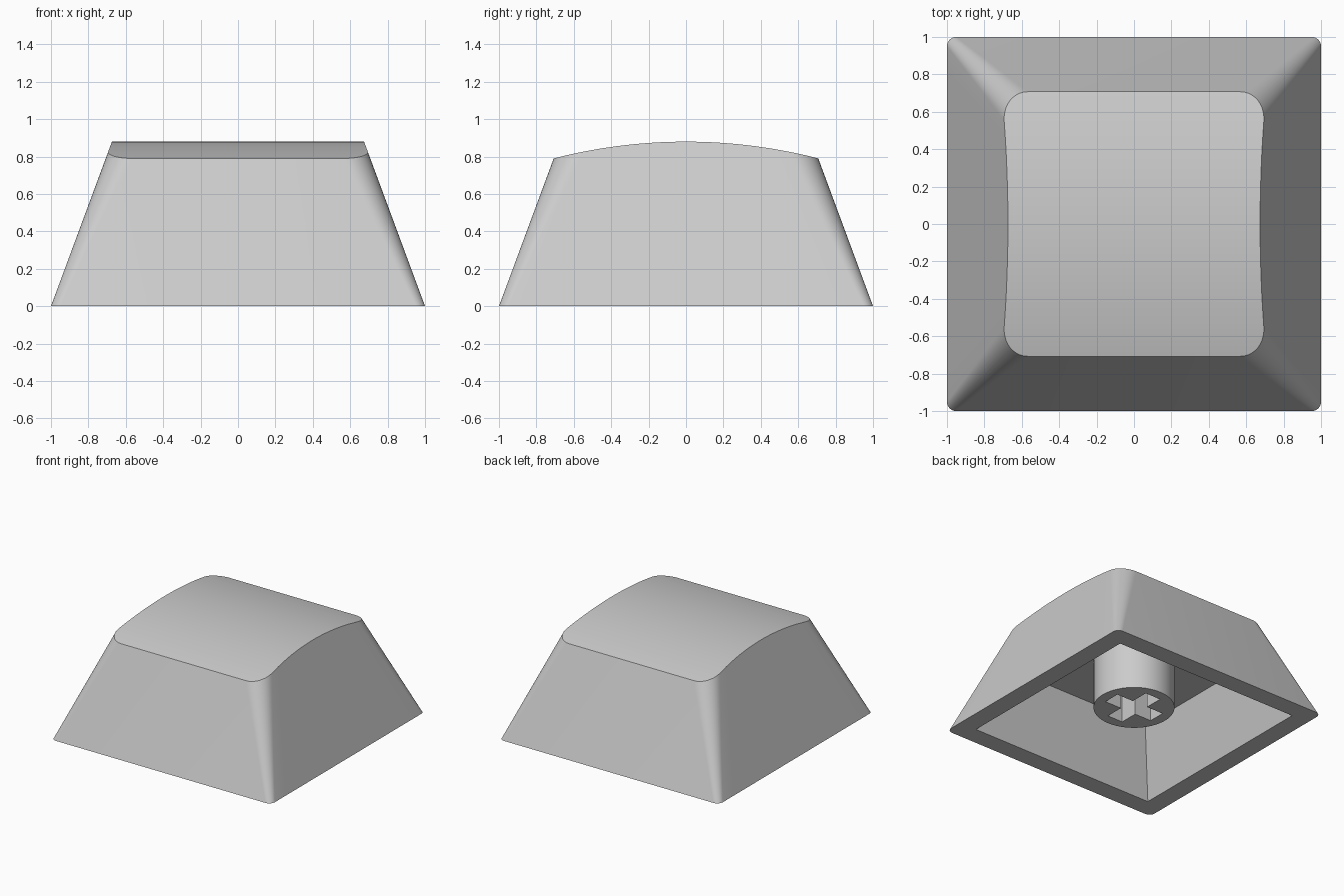
import bpy, bmesh
from math import sin, cos, pi, sqrt, atan, radians

if "Cube" in bpy.data.objects:
    bpy.data.objects.remove(bpy.data.objects["Cube"], do_unlink=True)

plastic = bpy.data.materials.new("grey plastic")
plastic.use_nodes = True
GREY = (0.6, 0.6, 0.6, 1)
plastic.diffuse_color = GREY
plastic.node_tree.nodes["Principled BSDF"].inputs["Base Color"].default_value = GREY

HEIGHT, ARCH_RADIUS = 0.88, 2.83
CEILING = 0.535
SEG, SIDE = 10, 12          # corner segments, points along the left and right sides


def rounded_square(half, radius, z):
    """Outline from front right round to front left, mirrored about x = 0."""
    c = half - radius
    right = [(c + radius * sin(a), -c - radius * cos(a), z)
             for a in (pi / 2 * i / SEG for i in range(SEG + 1))]
    right += [(half, -c + 2 * c * i / (SIDE + 1), z) for i in range(1, SIDE + 1)]
    right += [(c + radius * cos(a), c + radius * sin(a), z)
              for a in (pi / 2 * i / SEG for i in range(SEG + 1))]
    return right + [(-x, y, z) for x, y, z in reversed(right)]


def arched(low, high):
    """Trim the lines from low to high where they meet the cylindrical top."""
    ring = []
    for a, b in zip(low, high):
        t = 1.0
        for _ in range(20):
            y = a[1] + (b[1] - a[1]) * t
            t = 1 + (sqrt(ARCH_RADIUS ** 2 - y * y) - ARCH_RADIUS) / HEIGHT
        ring.append([p + (q - p) * t for p, q in zip(a, b)])
    return ring


def loft(bm, rings):
    loops = [[bm.verts.new(p) for p in ring] for ring in rings]
    for a, b in zip(loops, loops[1:]):
        for i in range(len(a)):
            j = (i + 1) % len(a)
            bm.faces.new((a[i], a[j], b[j], b[i]))
    return loops


def strip_cap(bm, loop):
    """Close a mirrored outline with strips running across x."""
    n = len(loop)
    for i in range(n // 2 - 1):
        bm.faces.new((loop[i], loop[i + 1], loop[n - 2 - i], loop[n - 1 - i]))


def finish(bm, name):
    bmesh.ops.remove_doubles(bm, verts=bm.verts, dist=0.0001)
    bmesh.ops.recalc_face_normals(bm, faces=bm.faces)
    mesh = bpy.data.meshes.new(name)
    bm.to_mesh(mesh)
    bm.free()
    mesh.materials.append(plastic)
    obj = bpy.data.objects.new(name, mesh)
    bpy.context.collection.objects.link(obj)
    bpy.ops.object.select_all(action='DESELECT')
    obj.select_set(True)
    bpy.context.view_layer.objects.active = obj
    bpy.ops.object.shade_smooth_by_angle(angle=radians(30))


# Cap shell: arched top, sloping walls, flat rim and hollow inside
bm = bmesh.new()
base = rounded_square(1.0, 0.05, 0)
crown = arched(base, rounded_square(0.674, 0.15, HEIGHT))
loops = loft(bm, [crown, base,
                  rounded_square(0.845, 0, 0),
                  rounded_square(0.69, 0, CEILING)])
strip_cap(bm, loops[0])
strip_cap(bm, loops[-1])
finish(bm, "cap_shell")

# Stem: round post with a cross-shaped socket
STEM_RADIUS, STEM_BOTTOM, ARM, SLOT = 0.305, 0.13, 0.222, 0.07
corner = atan(SLOT / ARM)
eighth = [corner * i / 3 for i in range(3)]
eighth += [corner + (pi / 4 - corner) * i / 4 for i in range(4)]
quarter = eighth + [pi / 4] + [pi / 2 - a for a in reversed(eighth[1:])]
angles = [a + pi / 2 * k for k in range(4) for a in quarter]


def circle(z):
    return [(STEM_RADIUS * cos(a), STEM_RADIUS * sin(a), z) for a in angles]


def cross(z):
    ring = []
    for a in angles:
        c, s = max(abs(cos(a)), 1e-6), max(abs(sin(a)), 1e-6)
        r = max(min(ARM / c, SLOT / s), min(ARM / s, SLOT / c))
        ring.append((r * cos(a), r * sin(a), z))
    return ring


bm = bmesh.new()
loops = loft(bm, [circle(CEILING + 0.01), circle(STEM_BOTTOM),
                  cross(STEM_BOTTOM), cross(CEILING)])
bm.faces.new(loops[-1])
bm.faces.new(loops[0])
finish(bm, "stem")
